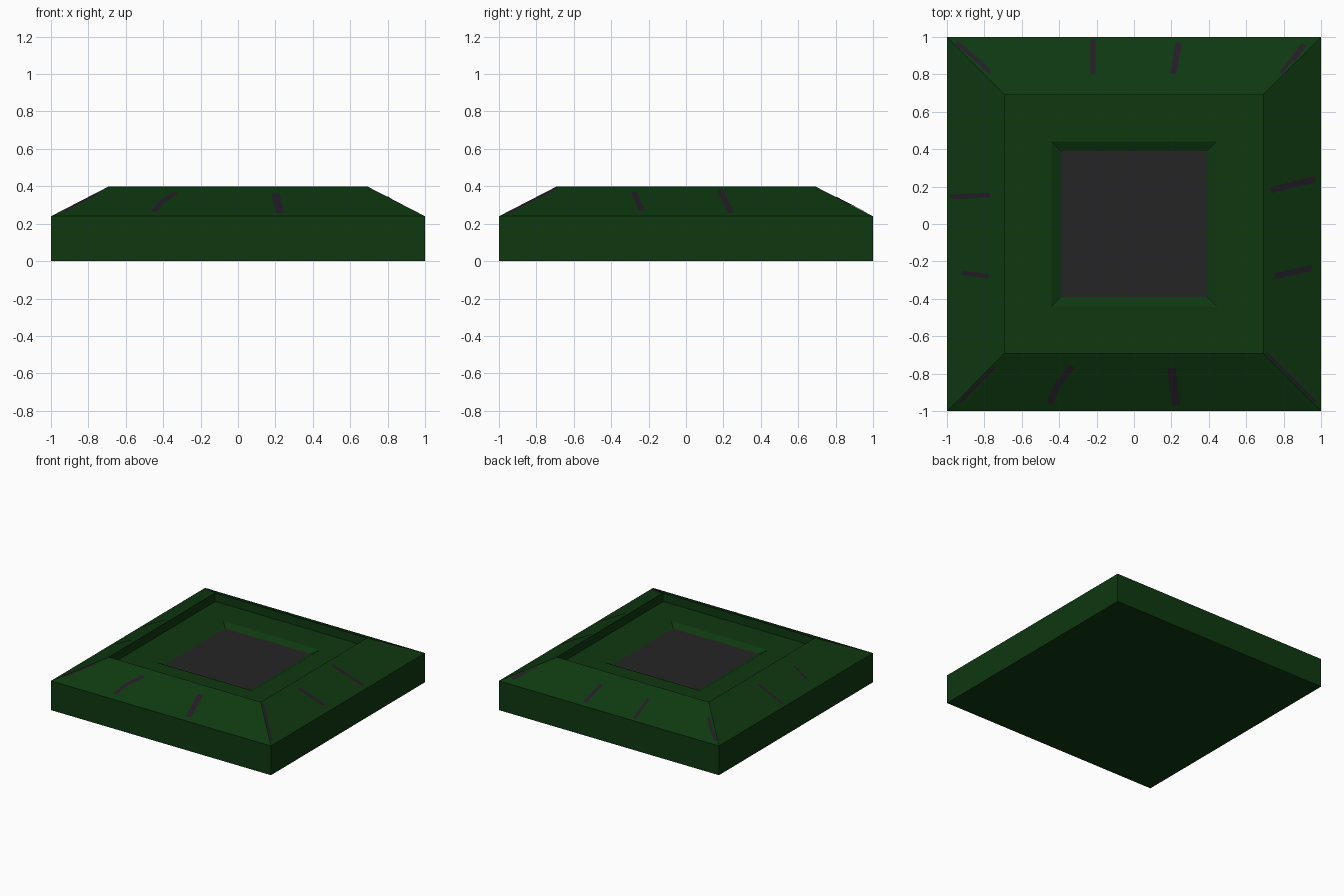
import bpy
import bmesh
from mathutils import Vector

if "Cube" in bpy.data.objects:
    bpy.data.objects.remove(bpy.data.objects["Cube"])


def material(name, rgb):
    m = bpy.data.materials.new(name)
    m.diffuse_color = (*rgb, 1)
    m.use_nodes = True
    m.node_tree.nodes["Principled BSDF"].inputs["Base Color"].default_value = m.diffuse_color
    return m


GREEN = material("dark green", (0.0045, 0.040, 0.0052))
GREY = material("charcoal grey", (0.019, 0.018, 0.019))
PURPLE = material("dusky purple", (0.018, 0.0115, 0.020))

RIM, RIM_Z, EDGE_Z = 0.69, 0.40, 0.24


def finish(bm, name, *mats):
    me = bpy.data.meshes.new(name)
    bm.to_mesh(me)
    bm.free()
    for m in mats:
        me.materials.append(m)
    ob = bpy.data.objects.new(name, me)
    bpy.context.collection.objects.link(ob)
    return ob


# Tile body: square rings (half width, height) from the base up and into the recess
PROFILE = [(1, 0), (1, EDGE_Z), (RIM, RIM_Z), (RIM, 0.33), (0.44, 0.33), (0.39, 0.303)]
CORNERS = [(-1, -1), (1, -1), (1, 1), (-1, 1)]
bm = bmesh.new()
rings = [[bm.verts.new((x * r, y * r, z)) for x, y in CORNERS] for r, z in PROFILE]
for low, high in zip(rings, rings[1:]):
    for i in range(4):
        j = (i + 1) % 4
        bm.faces.new((low[i], low[j], high[j], high[i]))
bm.faces.new(rings[0][::-1])
panel = bm.faces.new(rings[-1])   # sunken centre panel
panel.material_index = 1
finish(bm, "tile_body", GREEN, GREY)


# Painted streaks: thin strips that follow the sloped border
def on_slope(p):
    d = max(abs(p.x), abs(p.y))
    return (p.x, p.y, RIM_Z - (RIM_Z - EDGE_Z) * (d - RIM) / (1 - RIM) + 0.003)


STREAKS = [  # width, path points
    (0.026, (-0.22, 0.80), (-0.22, 0.99)),
    (0.032, (0.21, 0.80), (0.24, 0.97)),
    (0.030, (0.79, 0.80), (0.91, 0.96)),
    (0.022, (-0.95, 0.97), (-0.84, 0.88), (-0.77, 0.81)),
    (0.024, (-0.98, 0.145), (-0.77, 0.155)),
    (0.024, (-0.92, -0.26), (-0.78, -0.28)),
    (0.016, (-0.93, -0.95), (-0.75, -0.77)),
    (0.034, (-0.45, -0.96), (-0.41, -0.86), (-0.33, -0.76)),
    (0.045, (0.20, -0.77), (0.225, -0.97)),
    (0.016, (0.71, -0.69), (0.97, -0.95)),
    (0.032, (0.73, 0.18), (0.97, 0.24)),
    (0.032, (0.75, -0.28), (0.95, -0.235)),
]
bm = bmesh.new()
for width, *points in STREAKS:
    pts = [Vector(p) for p in points]
    d = (pts[-1] - pts[0]).normalized()
    side = Vector((d.y, -d.x)) * width / 2
    pairs = [[bm.verts.new(on_slope(p + s)) for s in (side, -side)] for p in pts]
    for a, b in zip(pairs, pairs[1:]):
        bm.faces.new((a[0], b[0], b[1], a[1]))
finish(bm, "border_streaks", PURPLE)
